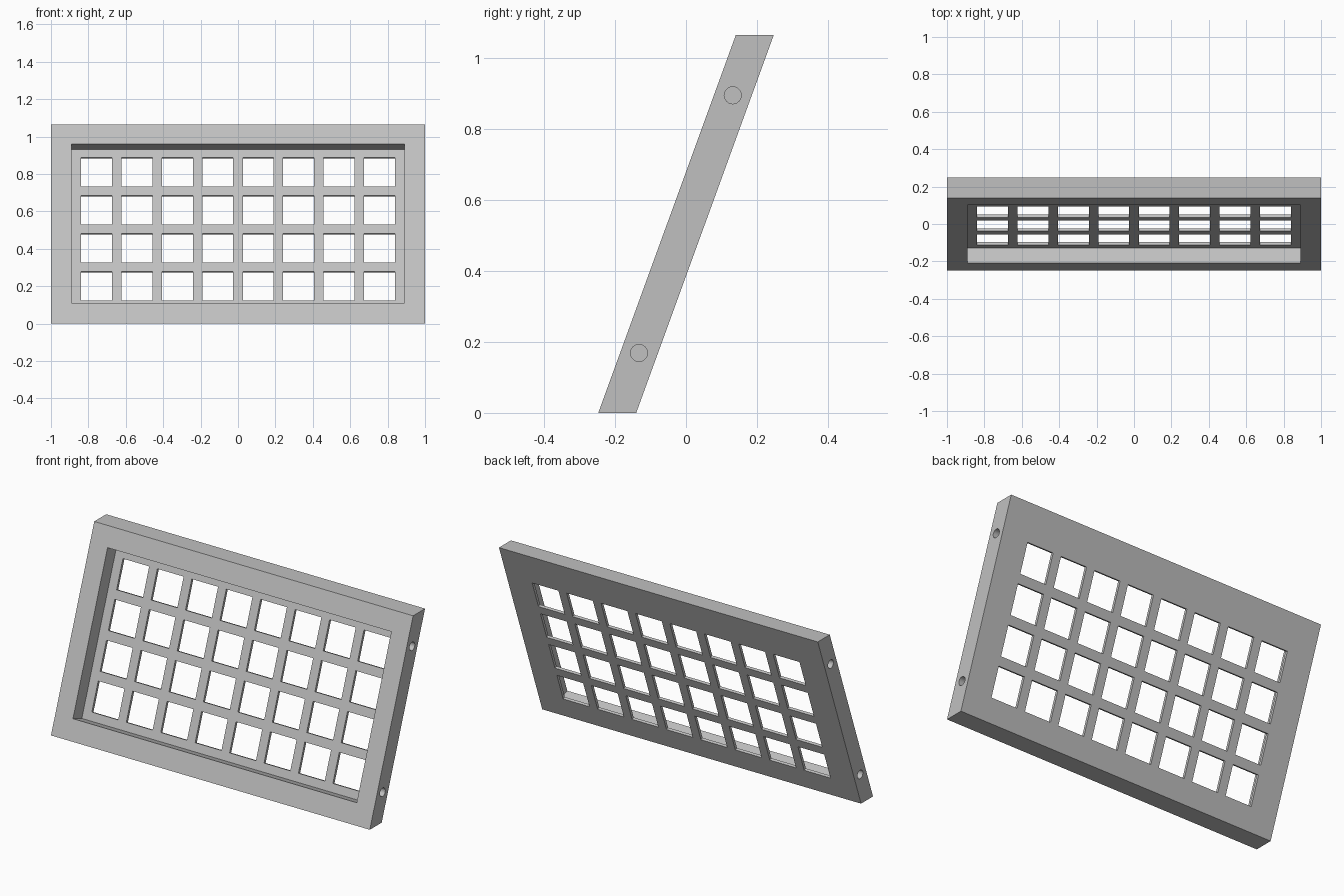
import bpy
import bmesh
from math import radians, sin, cos, tan
from mathutils import Matrix, Vector

TILT = radians(20)
HEIGHT = 1.065
FOOT = 0.107                       # horizontal thickness of the slab
LEAN = HEIGHT * tan(TILT)
FRONT_Y = -(LEAN + FOOT) / 2       # front edge at the ground
DEPTH = 0.085                      # recess depth
MID = 0.569                        # middle of the grid, measured up the slope

# Panel space: x across, y up the slope, z out of the front face
PANEL = Matrix.Translation((0, FRONT_Y, 0)) @ Matrix.Rotation(radians(90) - TILT, 4, 'X')

if "Cube" in bpy.data.objects:
    bpy.data.objects.remove(bpy.data.objects["Cube"])

grey = bpy.data.materials.new("light_grey")
grey.use_nodes = True
GREY = (0.53, 0.53, 0.53, 1)
grey.diffuse_color = GREY
grey.node_tree.nodes["Principled BSDF"].inputs["Base Color"].default_value = GREY


def make_object(name, bm):
    bmesh.ops.recalc_face_normals(bm, faces=bm.faces[:])
    mesh = bpy.data.meshes.new(name)
    bm.to_mesh(mesh)
    bm.free()
    mesh.materials.append(grey)
    obj = bpy.data.objects.new(name, mesh)
    bpy.context.scene.collection.objects.link(obj)
    return obj


def add_box(bm, centre, size):
    bmesh.ops.create_cube(bm, size=1, matrix=PANEL @ Matrix.Translation(centre)
                          @ Matrix.Diagonal((*size, 1)))


def carve(target, name, bm):
    cutter = make_object(name, bm)
    cutter.hide_render = True
    mod = target.modifiers.new(name, 'BOOLEAN')
    mod.operation = 'DIFFERENCE'
    mod.solver = 'EXACT'
    mod.object = cutter
    bpy.context.view_layer.objects.active = target
    bpy.ops.object.modifier_apply(modifier=name)
    bpy.data.objects.remove(cutter)


# Leaning slab with level top and bottom edges
bm = bmesh.new()
profile = [(FRONT_Y, 0), (FRONT_Y + FOOT, 0), (-FRONT_Y, HEIGHT), (-FRONT_Y - FOOT, HEIGHT)]
side = bm.faces.new([bm.verts.new((-1, y, z)) for y, z in profile])
swept = bmesh.ops.extrude_face_region(bm, geom=[side])["geom"]
bmesh.ops.translate(bm, vec=(2, 0, 0),
                    verts=[v for v in swept if isinstance(v, bmesh.types.BMVert)])
frame = make_object("window_grid_frame", bm)

# Shallow tray in the front, leaving a thin back plate
bm = bmesh.new()
add_box(bm, (0, MID, 0), (1.78, 0.906, 2 * DEPTH))
carve(frame, "recess_cutter", bm)

# Square openings through the back plate
bm = bmesh.new()
for col in range(8):
    for row in range(4):
        add_box(bm, ((col - 3.5) * 0.216, MID + (row - 1.5) * 0.216, -0.1),
                (0.165, 0.165, 0.1))
carve(frame, "opening_cutter", bm)

# Blind round bores in both side edges
bm = bmesh.new()
for x in (-1, 1):
    for up in (0.198, 0.971):
        spot = PANEL @ Vector((x, up, -0.05))
        bmesh.ops.create_cone(bm, cap_ends=True, segments=32, radius1=0.024, radius2=0.024,
                              depth=0.16, matrix=Matrix.Translation(spot)
                              @ Matrix.Rotation(radians(90), 4, 'Y'))
carve(frame, "bore_cutter", bm)

# Smooth only the round bores
bpy.ops.object.select_all(action='DESELECT')
frame.select_set(True)
bpy.context.view_layer.objects.active = frame
bpy.ops.object.shade_smooth_by_angle(angle=radians(30))
